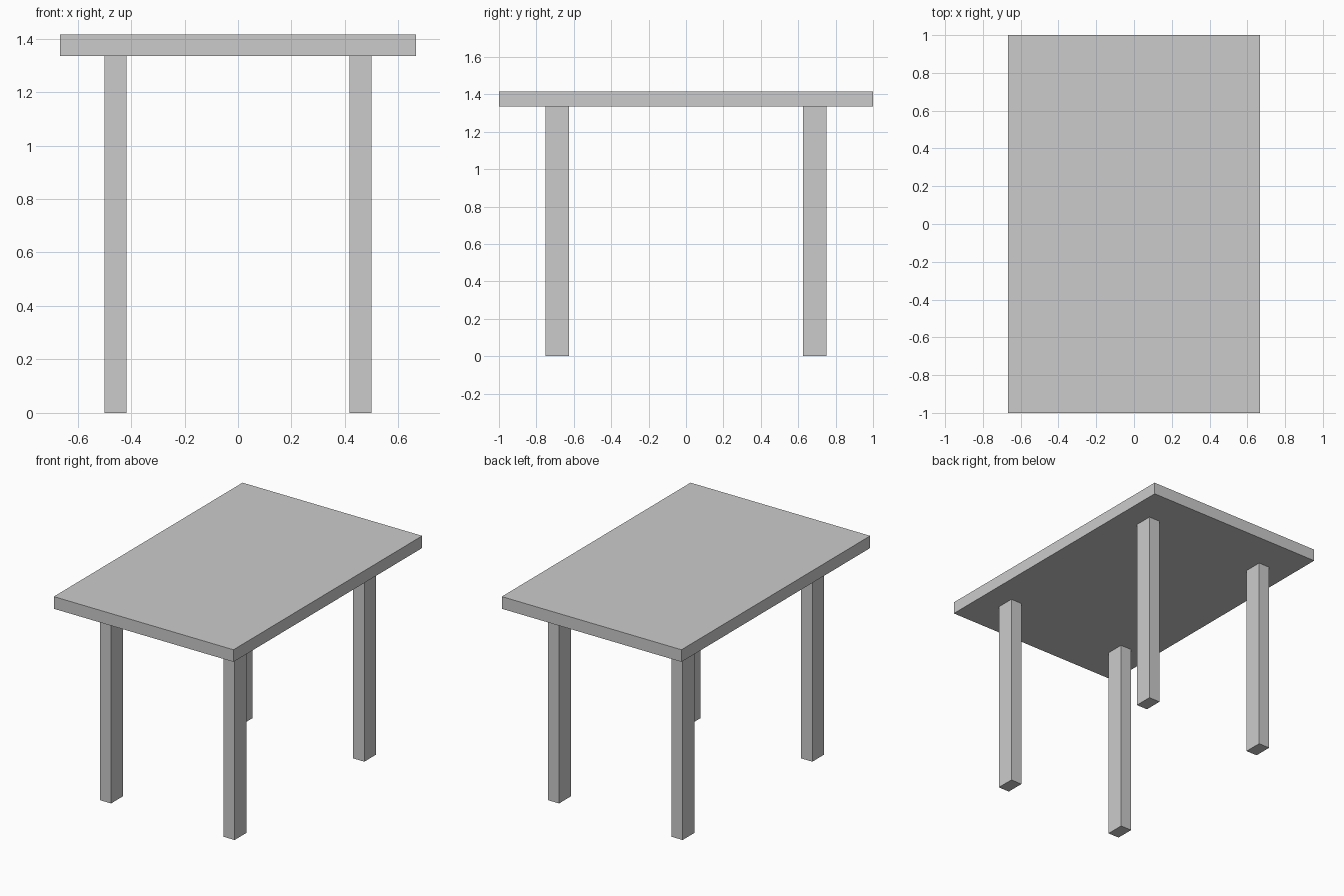
import bpy

if "Cube" in bpy.data.objects:
    bpy.data.objects.remove(bpy.data.objects["Cube"])


def box(name, lo, hi):
    """Axis-aligned box between two corners."""
    centre = [(a + b) / 2 for a, b in zip(lo, hi)]
    bpy.ops.mesh.primitive_cube_add(size=1, location=centre)
    obj = bpy.context.object
    obj.name = name
    obj.scale = [b - a for a, b in zip(lo, hi)]
    bpy.ops.object.transform_apply(location=False, rotation=False, scale=True)
    return obj


LEG_HEIGHT = 1.3345
TOP_HEIGHT = 1.416

# Table top
box("table_top", (-0.6665, -1, LEG_HEIGHT), (0.6665, 1, TOP_HEIGHT))

# Four legs, mirrored about both axes
for y_name, sy in (("front", -1), ("back", 1)):
    for x_name, sx in (("left", -1), ("right", 1)):
        xs = sorted((sx * 0.4165, sx * 0.5))
        ys = sorted((sy * 0.625, sy * 0.75))
        box(f"{y_name}_{x_name}_leg", (xs[0], ys[0], 0), (xs[1], ys[1], LEG_HEIGHT))
